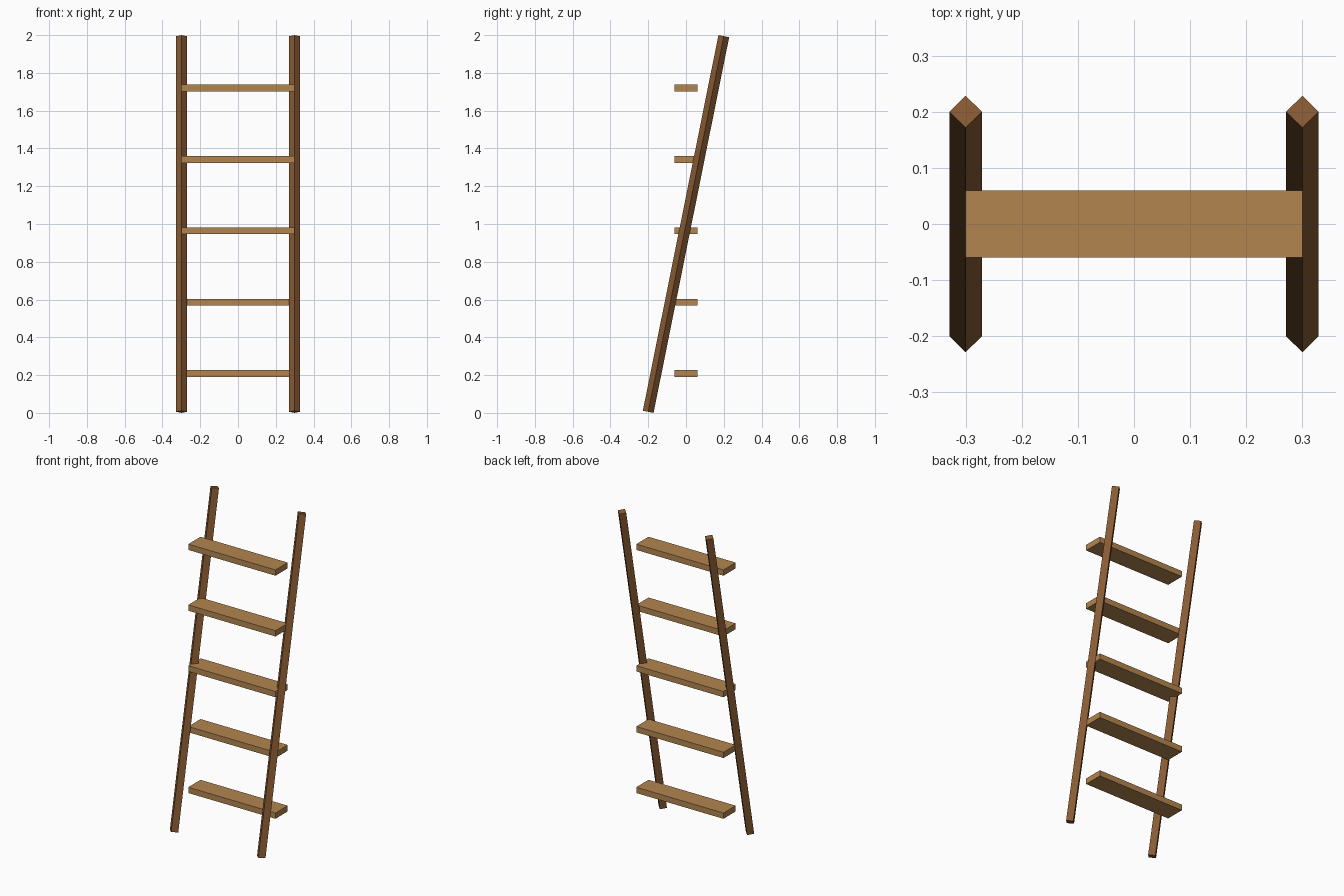
import bpy
from mathutils import Vector

cube = bpy.data.objects.get("Cube")
if cube:
    bpy.data.objects.remove(cube, do_unlink=True)


def material(name, color):
    mat = bpy.data.materials.new(name)
    mat.use_nodes = True
    mat.diffuse_color = (*color, 1)
    bsdf = next(n for n in mat.node_tree.nodes if n.type == 'BSDF_PRINCIPLED')
    bsdf.inputs["Base Color"].default_value = (*color, 1)
    return mat


dark_wood = material("dark wood", (0.25, 0.105, 0.034))
light_wood = material("light wood", (0.45, 0.235, 0.08))

WIDTH = 0.3     # half distance between the rails
RADIUS = 0.029


def rail(name, x):
    # Square pole set corner-forward, leaning back
    foot, head = Vector((x, -0.2, 0.006)), Vector((x, 0.2, 1.994))
    axis = head - foot
    bpy.ops.mesh.primitive_cylinder_add(
        vertices=4, radius=RADIUS, depth=axis.length, location=(foot + head) / 2)
    obj = bpy.context.object
    obj.name = name
    obj.rotation_euler = Vector((0, 0, 1)).rotation_difference(axis).to_euler()
    obj.data.materials.append(dark_wood)


def rung(name, z):
    # Flat level board spanning the rail centres
    bpy.ops.mesh.primitive_cube_add(size=1, location=(0, 0, z))
    obj = bpy.context.object
    obj.name = name
    obj.scale = (2 * WIDTH, 0.12, 0.036)
    obj.data.materials.append(light_wood)


rail("left_rail", WIDTH)
rail("right_rail", -WIDTH)
for i in range(5):
    rung(f"rung_{i + 1}", 0.208 + 0.378 * i)
